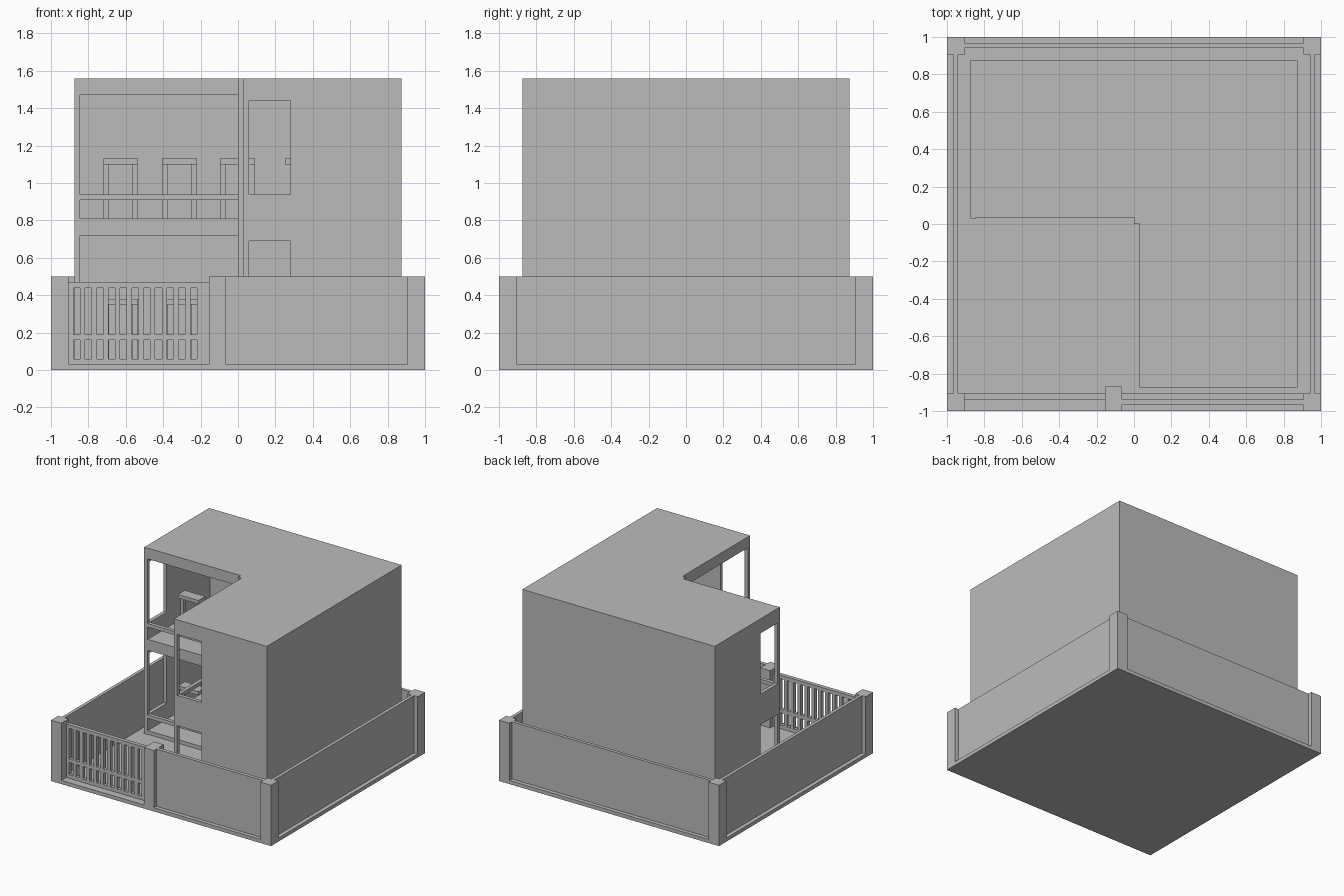
import bpy

cube = bpy.data.objects.get("Cube")
if cube:
    bpy.data.objects.remove(cube, do_unlink=True)

grey = bpy.data.materials.new("plain grey")
grey.use_nodes = True
TONE = (0.5, 0.5, 0.5, 1)
grey.diffuse_color = TONE
grey.node_tree.nodes["Principled BSDF"].inputs["Base Color"].default_value = TONE

T = 0.03            # board and wall thickness
H = 0.875           # half size of the house
P = 0.905           # inner edge of the corner posts
STOREY = 0.75       # floor to floor height
ROOF = 1.56
FACES = [(0, 1, 3, 2), (4, 6, 7, 5), (0, 4, 5, 1), (2, 3, 7, 6), (0, 2, 6, 4), (1, 5, 7, 3)]


def boxes(name, *parts):
    """One object made of boxes, each given as x, y and z ranges."""
    verts, faces = [], []
    for xs, ys, zs in parts:
        start = len(verts)
        verts += [(x, y, z) for x in xs for y in ys for z in zs]
        faces += [tuple(start + i for i in f) for f in FACES]
    mesh = bpy.data.meshes.new(name)
    mesh.from_pydata(verts, [], faces)
    mesh.materials.append(grey)
    obj = bpy.data.objects.new(name, mesh)
    bpy.context.collection.objects.link(obj)
    return obj


def swap(part):
    """Mirror a box across the diagonal of the plan, onto the front wing."""
    (x0, x1), (y0, y1), z = part
    return (-y1, -y0), (-x1, -x0), z


def flip(part):
    """Exchange x and y of a box."""
    return part[1], part[0], part[2]


# Ground plate and garden wall
boxes("ground", ((-1, 1), (-1, 1), (0, T)))
for sx, side in ((-1, "right"), (1, "left")):
    for sy, end in ((-1, "front"), (1, "back")):
        boxes(f"{end}_{side}_post", (sorted((sx * P, sx)), sorted((sy * P, sy)), (T, 0.5)))
    boxes(f"{side}_garden_wall", (sorted((sx * 0.94, sx * 0.967)), (-P, P), (T, 0.5)))
boxes("back_garden_wall", ((-P, P), (0.94, 0.967), (T, 0.5)))
boxes("front_garden_wall", ((-0.065, P), (-0.967, -0.937), (T, 0.5)))
boxes("gate_track", ((-0.065, P), (-0.937, -P), (T, 0.045)))
boxes("gate_post", ((-0.155, -0.065), (-1, -0.87), (T, 0.5)))

# Slotted gate: horizontal rails and evenly spaced bars
gate_y = (-0.937, -P)
rails = [((-P, -0.155), gate_y, z) for z in ((T, 0.06), (0.16, 0.19), (0.44, 0.47))]
edges = [-P] + [-0.845 + 0.0625 * i for i in range(11)]
bars = []
for i, x in enumerate(edges):
    right = x + 0.0275 if 0 < i < 11 else (-0.88 if i == 0 else -0.155)
    bars += [((x, right), gate_y, z) for z in ((0.06, 0.16), (0.19, 0.44))]
boxes("gate", *rails, *bars)

# Slabs: an L plan for the ground floor, upper floor and roof
for name, z in (("ground_floor", (T, 0.06)), ("upper_floor", (0.72, 0.81)), ("roof", (1.47, ROOF))):
    boxes(name, ((-H, H), (0.035, H), z), ((T, H), (-H, 0.035), z))

# Closed outer walls and the post at the inner corner
boxes("back_wall", ((-H, H), (H - T, H), (T, ROOF)))
boxes("left_wall", ((H - T, H), (-H, H - T), (T, ROOF)))
boxes("inner_corner_post", ((0, T), (0, 0.035), (T, ROOF)))

# End wall of each wing, with a window on both storeys
end_y = (-H, -H + T)
end_wall = [((T, 0.06), end_y, (T, ROOF)), ((0.28, H - T), end_y, (T, ROOF))]
end_wall += [((0.06, 0.28), end_y, z) for z in ((T, 0.19), (0.69, 0.94), (1.44, ROOF))]
boxes("front_end_wall", *end_wall)
boxes("right_end_wall", *[flip(p) for p in end_wall])

# Railings across the open sides facing the yard
for level, z in (("lower", 0.16), ("upper", 0.91)):
    rail = ((-H + T, T), (0.035, 0.065), (z, z + T))
    boxes(f"{level}_railing_back_wing", rail)
    boxes(f"{level}_railing_front_wing", flip(rail))

# Rows of small tables along both wings on both storeys
for level, base in (("lower", 0.06), ("upper", 0.06 + STOREY)):
    for i, x in enumerate((-0.72, -0.405, -0.095)):
        w = 0.185
        table = [((x, x + w), (0.25, 0.34), (base + 0.29, base + 0.32))]
        table += [((a, a + T), (0.28, 0.31), (base, base + 0.29)) for a in (x, x + w - T)]
        boxes(f"{level}_back_table_{i + 1}", *table)
        boxes(f"{level}_front_table_{i + 1}", *[flip(p) for p in table])
